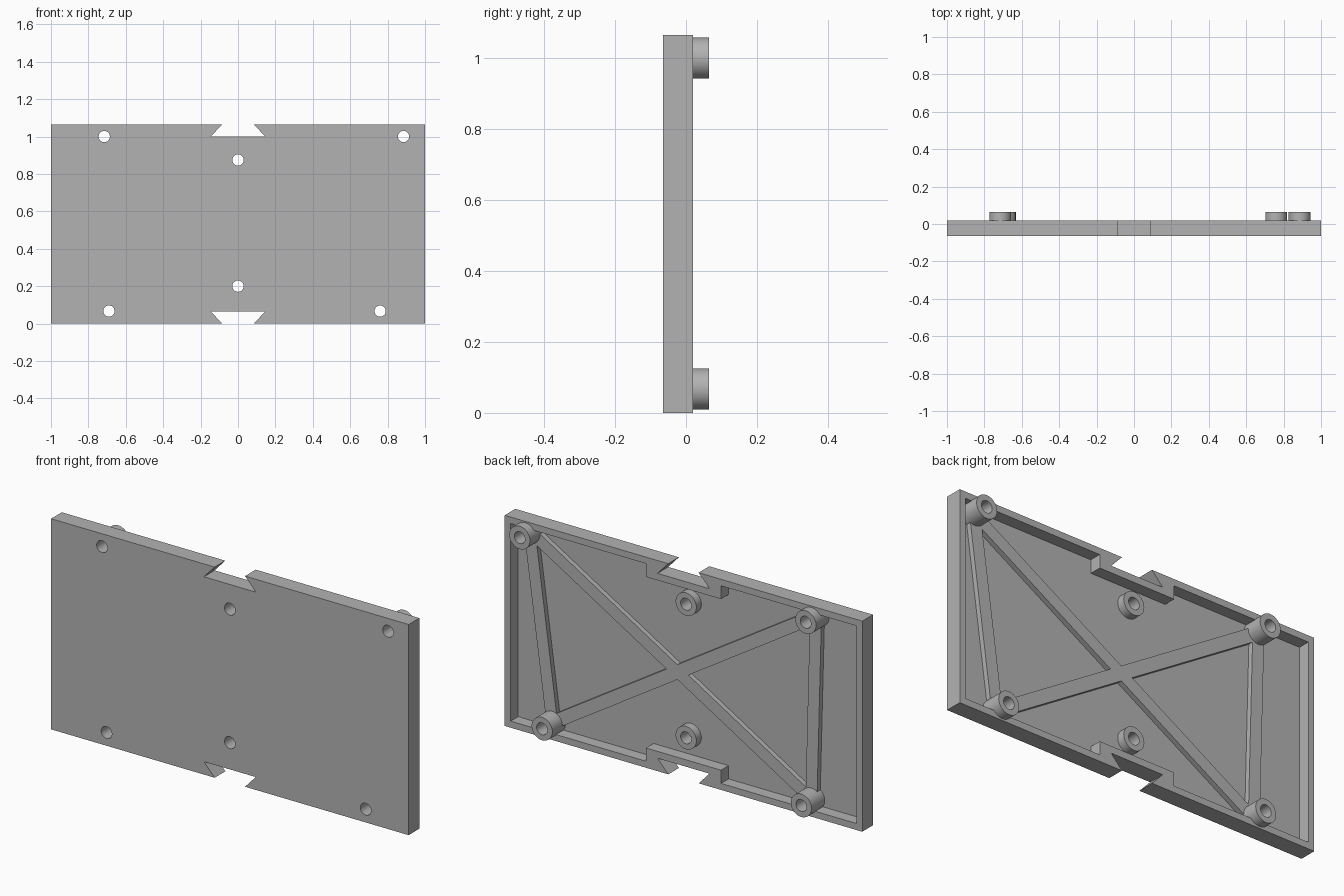
import bpy, bmesh, math
from mathutils import Vector, Matrix

cube = bpy.data.objects.get("Cube")
if cube:
    bpy.data.objects.remove(cube, do_unlink=True)

grey = bpy.data.materials.new("plain grey")
grey.use_nodes = True
COLOUR = (0.45, 0.45, 0.45, 1)
grey.diffuse_color = COLOUR
grey.node_tree.nodes["Principled BSDF"].inputs["Base Color"].default_value = COLOUR

TOP = 1.065                                 # plate height
FRONT, FLOOR, RIM = -0.065, -0.04, 0.02     # depths along y
WALL, HOLE_R, BOSS_R = 0.033, 0.03, 0.058
CORNERS = [(-0.715, 1.0), (0.885, 1.0), (0.76, 0.067), (-0.69, 0.067)]
MIDDLES = [(0, 0.875), (0, 0.2)]


def finish(name, bm):
    bmesh.ops.recalc_face_normals(bm, faces=bm.faces)
    mesh = bpy.data.meshes.new(name)
    bm.to_mesh(mesh)
    bm.free()
    mesh.materials.append(grey)
    obj = bpy.data.objects.new(name, mesh)
    bpy.context.collection.objects.link(obj)
    return obj


def prism(name, outline, y0, y1):
    """Extrude an x-z outline from y0 to y1."""
    bm = bmesh.new()
    face = bm.faces.new([bm.verts.new((x, y0, z)) for x, z in outline])
    new = bmesh.ops.extrude_face_region(bm, geom=[face])["geom"]
    bmesh.ops.translate(bm, vec=(0, y1 - y0, 0),
                        verts=[v for v in new if isinstance(v, bmesh.types.BMVert)])
    return finish(name, bm)


def mirrored(quarter):
    """Complete an upper right quarter outline to a full loop."""
    upper = quarter + [(-x, z) for x, z in reversed(quarter)]
    return upper + [(x, TOP - z) for x, z in reversed(upper)]


def boolean(target, tool, operation):
    mod = target.modifiers.new("boolean", "BOOLEAN")
    mod.operation, mod.object, mod.solver = operation, tool, "EXACT"
    graph = bpy.context.evaluated_depsgraph_get()
    mesh = bpy.data.meshes.new_from_object(target.evaluated_get(graph))
    target.modifiers.clear()
    target.data = mesh
    bpy.data.objects.remove(tool, do_unlink=True)


def smooth(obj):
    bpy.ops.object.select_all(action="DESELECT")
    obj.select_set(True)
    bpy.context.view_layer.objects.active = obj
    bpy.ops.object.shade_smooth_by_angle(angle=math.radians(30))


def boss(name, centre, y_end):
    """Tube with its axis along y, rooted in the floor."""
    bm = bmesh.new()
    x, z = centre
    root = FLOOR - 0.01
    section = [(HOLE_R, root), (BOSS_R, root), (BOSS_R, y_end), (HOLE_R, y_end)]
    verts = [bm.verts.new((x + r, y, z)) for r, y in section]
    edges = [bm.edges.new((verts[i], verts[(i + 1) % 4])) for i in range(4)]
    bmesh.ops.spin(bm, geom=verts + edges, cent=(x, 0, z), axis=(0, 1, 0),
                   angle=math.tau, steps=40, use_merge=True)
    bmesh.ops.remove_doubles(bm, verts=bm.verts, dist=0.0001)
    smooth(finish(name, bm))


def rib(name, a, b):
    """Low bar on the floor between two bosses."""
    a, b = Vector(a), Vector(b)
    along = (b - a).normalized()
    side = Vector((-along.y, along.x)) * 0.032
    a, b = a + along * 0.045, b - along * 0.045
    return prism(name, [a + side, b + side, b - side, a - side],
                 FLOOR - 0.01, FLOOR + 0.025)


# Tray with dovetail notches and a recessed back
tray = prism("tray", mirrored([(1, TOP), (0.085, TOP), (0.145, TOP - 0.065)]),
             FRONT, RIM)
inner, step = TOP - WALL, TOP - 0.1
pocket = prism("pocket_cutter",
               mirrored([(1 - WALL, inner), (0.21, inner), (0.21, step)]),
               FLOOR, RIM + 0.1)
boolean(tray, pocket, "DIFFERENCE")

# Screw holes through the floor
holes = bmesh.new()
for x, z in CORNERS + MIDDLES:
    bmesh.ops.create_cone(holes, cap_ends=True, segments=40,
                          radius1=HOLE_R, radius2=HOLE_R, depth=0.4,
                          matrix=Matrix.Translation((x, 0, z))
                          @ Matrix.Rotation(math.pi / 2, 4, "X"))
boolean(tray, finish("hole_cutter", holes), "DIFFERENCE")
smooth(tray)

# Screw bosses
for i, centre in enumerate(CORNERS):
    boss(f"corner_boss_{i + 1}", centre, 0.065)
for name, centre in zip(("upper", "lower"), MIDDLES):
    boss(f"{name}_middle_boss", centre, 0.0)

# Stiffening ribs
cross = rib("cross_rib", CORNERS[0], CORNERS[2])
boolean(cross, rib("cross_rib_second", CORNERS[1], CORNERS[3]), "UNION")
rib("left_rib", CORNERS[1], CORNERS[2])
rib("right_rib", CORNERS[0], CORNERS[3])
